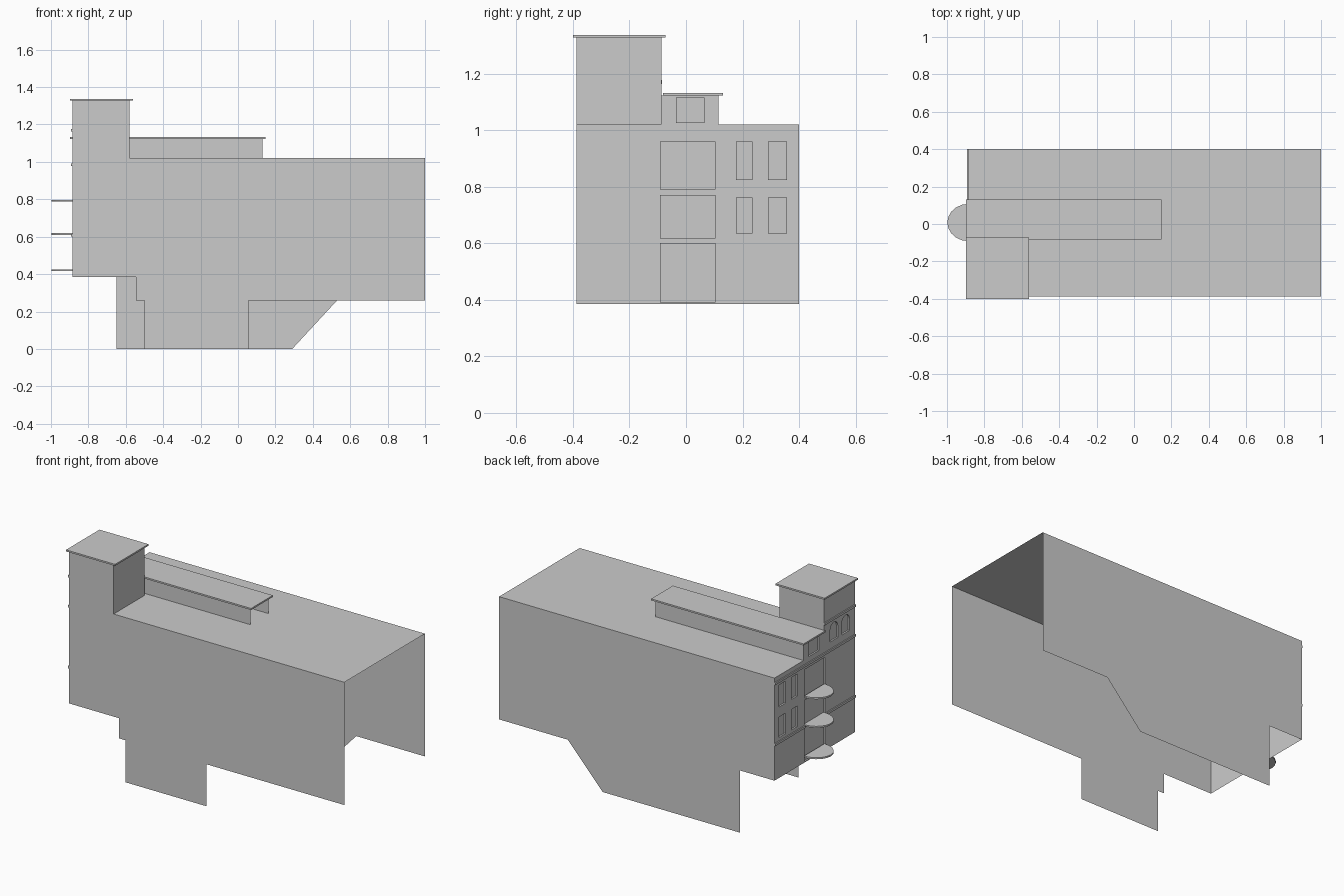
import bpy, bmesh, math

if "Cube" in bpy.data.objects:
    bpy.data.objects.remove(bpy.data.objects["Cube"])

X0, X1, Y0, Y1, ROOF = -0.886, 1.0, -0.388, 0.4, 1.02


def finish(name, bm):
    bmesh.ops.remove_doubles(bm, verts=bm.verts[:], dist=1e-5)
    bmesh.ops.recalc_face_normals(bm, faces=bm.faces[:])
    me = bpy.data.meshes.new(name)
    bm.to_mesh(me)
    bm.free()
    ob = bpy.data.objects.new(name, me)
    bpy.context.collection.objects.link(ob)
    return ob


def sheet(name, pts):
    """Single flat polygon."""
    bm = bmesh.new()
    bm.faces.new([bm.verts.new(p) for p in pts])
    me = finish(name, bm)
    return me


def prism(name, pts, z0, z1):
    """Vertical prism from an xy outline."""
    bm = bmesh.new()
    f = bm.faces.new([bm.verts.new((x, y, z0)) for x, y in pts])
    ext = bmesh.ops.extrude_face_region(bm, geom=[f])["geom"]
    bmesh.ops.translate(bm, vec=(0, 0, z1 - z0),
                        verts=[v for v in ext if isinstance(v, bmesh.types.BMVert)])
    return finish(name, bm)


def box(name, x0, x1, y0, y1, z0, z1):
    return prism(name, [(x0, y0), (x1, y0), (x1, y1), (x0, y1)], z0, z1)


def rect(y0, y1, z0, z1):
    return [(y0, z0), (y1, z0), (y1, z1), (y0, z1)]


def arch(y0, y1, z0, z1):
    r, c = (y1 - y0) / 2, (y0 + y1) / 2
    return [(y0, z0), (y1, z0)] + [
        (c + r * math.cos(a), z1 - r + r * math.sin(a))
        for a in (math.pi * i / 8 for i in range(9))]


# Long side walls with stepped lower edges
sheet("front_wall", [(x, Y0, z) for x, z in [
    (X0, ROOF), (X0, 0.385), (-0.545, 0.385), (-0.545, 0.26), (-0.5, 0.26),
    (-0.5, 0), (0.055, 0), (0.055, 0.26), (X1, 0.26), (X1, ROOF)]])
sheet("back_wall", [(x, Y1, z) for x, z in [
    (X1, ROOF), (X1, 0.26), (0.53, 0.26), (0.29, 0), (-0.65, 0),
    (-0.65, 0.385), (X0, 0.385), (X0, ROOF)]])
sheet("main_roof", [(X0, Y0, ROOF), (X1, Y0, ROOF), (X1, Y1, ROOF), (X0, Y1, ROOF)])

# Street facade: one outline with recessed openings
outline = [(Y0, 0.385), (Y1, 0.385), (Y1, ROOF), (0.115, ROOF), (0.115, 1.122),
           (-0.087, 1.122), (-0.087, 1.327), (Y0, 1.327)]
openings = [rect(-0.092, 0.104, a, b) for a, b in ((0.39, 0.6), (0.617, 0.77), (0.79, 0.96))]
openings += [rect(y, y + w, a, b) for y, w in ((0.176, 0.059), (0.29, 0.068))
             for a, b in ((0.635, 0.762), (0.824, 0.96))]
openings += [rect(-0.035, 0.065, 1.025, 1.115)]
openings += [arch(y, y + 0.075, 1.035, 1.145) for y in (-0.335, -0.22)]

bm = bmesh.new()
edges = []
for loop in [outline] + openings:
    vs = [bm.verts.new((X0, y, z)) for y, z in loop]
    edges += [bm.edges.new((vs[i], vs[i - 1])) for i in range(len(vs))]
bmesh.ops.triangle_fill(bm, use_beauty=True, use_dissolve=False, edges=edges, normal=(-1, 0, 0))
for loop in openings:
    rim = [bm.verts.new((X0, y, z)) for y, z in loop]
    pane = [bm.verts.new((X0 + 0.01, y, z)) for y, z in loop]
    bm.faces.new(pane)
    for i in range(len(loop)):
        bm.faces.new((rim[i - 1], rim[i], pane[i], pane[i - 1]))
finish("facade", bm)

# String courses across the facade
for name, y0, y1, z in (("tower_course", Y0, -0.085, 1.17), ("cornice_course", Y0, Y1, 0.985),
                        ("lower_course_tower", Y0, -0.095, 0.608),
                        ("lower_course_windows", 0.107, Y1, 0.608)):
    box(name, X0 - 0.007, X0, y0, y1, z - 0.007, z + 0.007)

# Rounded balconies
half = [(X0 + 0.002 - 0.114 * math.sin(a), 0.008 + 0.1 * math.cos(a))
        for a in (math.pi * i / 10 for i in range(11))]
for i, z in enumerate((0.416, 0.61, 0.787)):
    prism(f"balcony_{i + 1}", half, z, z + 0.01)

# Corner tower and its cap
TX, TY, TZ = -0.58, -0.087, 1.327
for name, a, b in (("tower_front", (X0, Y0), (TX, Y0)), ("tower_right", (TX, Y0), (TX, TY)),
                   ("tower_back", (TX, TY), (X0, TY))):
    sheet(name, [(*a, ROOF), (*b, ROOF), (*b, TZ), (*a, TZ)])
box("tower_cap", -0.898, -0.562, -0.4, -0.073, TZ, 1.337)

# Roof lantern: two side walls, open far end, overhanging lid
for name, y in (("lantern_front", -0.064), ("lantern_back", 0.115)):
    sheet(name, [(X0, y, ROOF), (0.13, y, ROOF), (0.13, y, 1.122), (X0, y, 1.122)])
box("lantern_roof", -0.897, 0.147, -0.082, 0.131, 1.122, 1.132)
